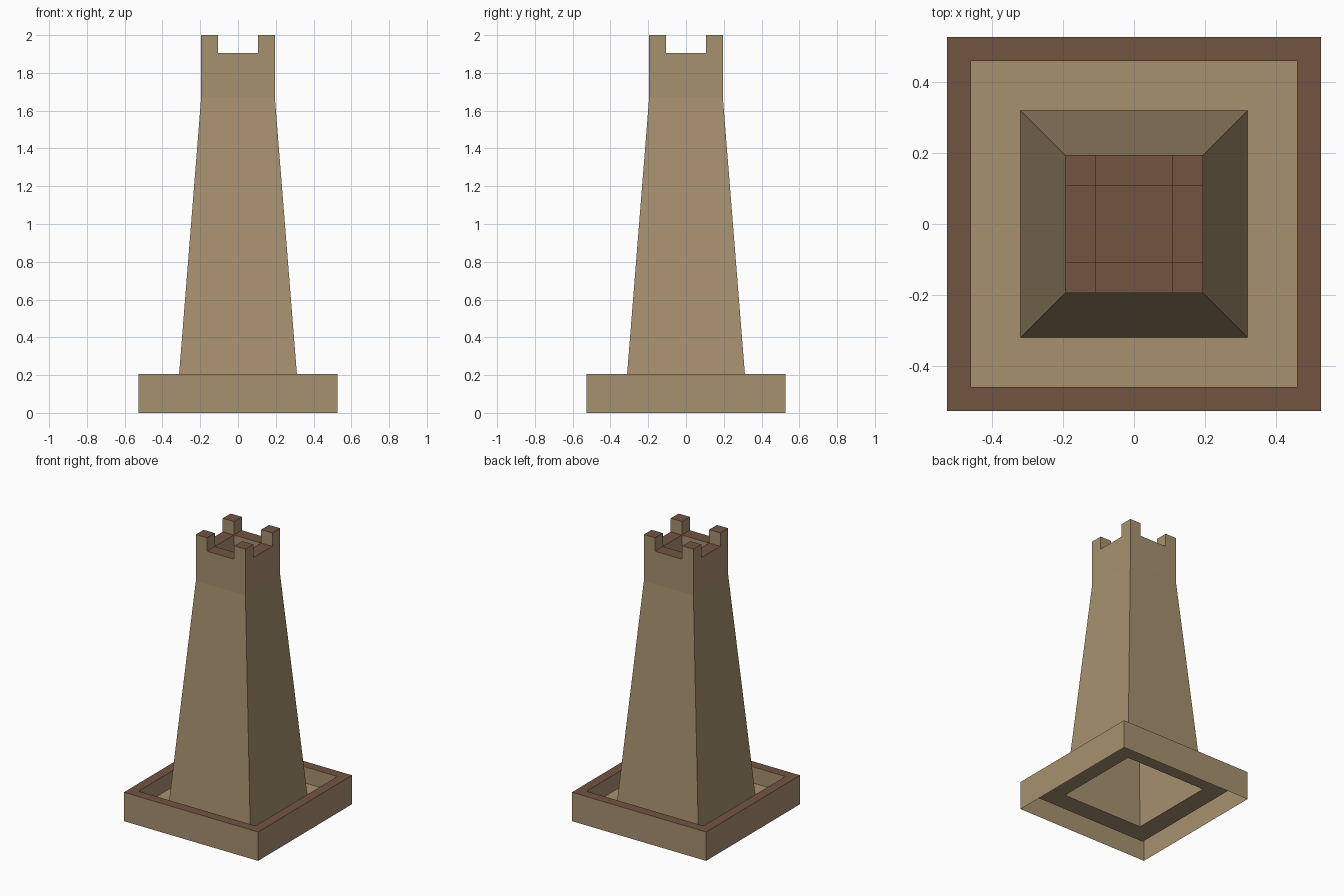
import bpy, bmesh
from mathutils import Matrix

if "Cube" in bpy.data.objects:
    bpy.data.objects.remove(bpy.data.objects["Cube"])


def make_material(name, color):
    m = bpy.data.materials.new(name)
    m.diffuse_color = color
    m.use_nodes = True
    m.node_tree.nodes["Principled BSDF"].inputs["Base Color"].default_value = m.diffuse_color
    return m


STONE = make_material("tan stone", (0.386, 0.283, 0.162, 1))
BROWN = make_material("brown stone", (0.171, 0.089, 0.053, 1))

HALF, INNER = 0.195, 0.107          # tower top and battlement inner half widths
RIM_Z, TOP_Z, ROOF_Z = 1.905, 2.0, 1.77


def square(bm, r, z):
    return [bm.verts.new((x * r, y * r, z)) for x, y in ((-1, -1), (1, -1), (1, 1), (-1, 1))]


def loft(bm, profile, brown=(), cap=False):
    """Join square rings (half width, z); segments listed in brown get that colour."""
    rings = [square(bm, r, z) for r, z in profile]
    for s, (a, b) in enumerate(zip(rings, rings[1:])):
        for i in range(4):
            j = (i + 1) % 4
            bm.faces.new((a[i], a[j], b[j], b[i])).material_index = int(s in brown)
    if cap:
        bm.faces.new(rings[-1]).material_index = 1


def finish(bm, name):
    bmesh.ops.remove_doubles(bm, verts=bm.verts, dist=1e-4)
    mesh = bpy.data.meshes.new(name)
    bm.to_mesh(mesh)
    bm.free()
    mesh.materials.append(STONE)
    mesh.materials.append(BROWN)
    bpy.context.collection.objects.link(bpy.data.objects.new(name, mesh))


# Hollow base with a raised brown rim and sunken court
bm = bmesh.new()
loft(bm, [(0.528, 0), (0.528, 0.205), (0.46, 0.205), (0.46, 0.09), (0.321, 0.09)], brown=(1,))
finish(bm, "base")

# Tapered hollow shaft with straight upper section
bm = bmesh.new()
loft(bm, [(0.321, 0.09), (HALF, 1.67), (HALF, RIM_Z)])
finish(bm, "tower_shaft")

# Sunken roof behind the parapet
bm = bmesh.new()
loft(bm, [(INNER, RIM_Z), (INNER, ROOF_Z)], cap=True)
finish(bm, "roof_well")

# Parapet: a low brown gap and a corner merlon, repeated around four sides
bm = bmesh.new()
for k in range(4):
    turn = Matrix.Rotation(k * 1.5707963268, 3, 'Z')

    def face(points, mat):
        bm.faces.new([bm.verts.new(turn @ Matrix.Translation(p).to_translation())
                      for p in points]).material_index = mat

    face([(-INNER, -HALF, RIM_Z), (INNER, -HALF, RIM_Z),
          (INNER, -INNER, RIM_Z), (-INNER, -INNER, RIM_Z)], 1)
    corners = [(INNER, -HALF), (HALF, -HALF), (HALF, -INNER), (INNER, -INNER)]
    face([(x, y, TOP_Z) for x, y in corners], 1)
    for (x0, y0), (x1, y1) in zip(corners, corners[1:] + corners[:1]):
        face([(x0, y0, RIM_Z), (x1, y1, RIM_Z), (x1, y1, TOP_Z), (x0, y0, TOP_Z)], 0)
finish(bm, "battlements")
